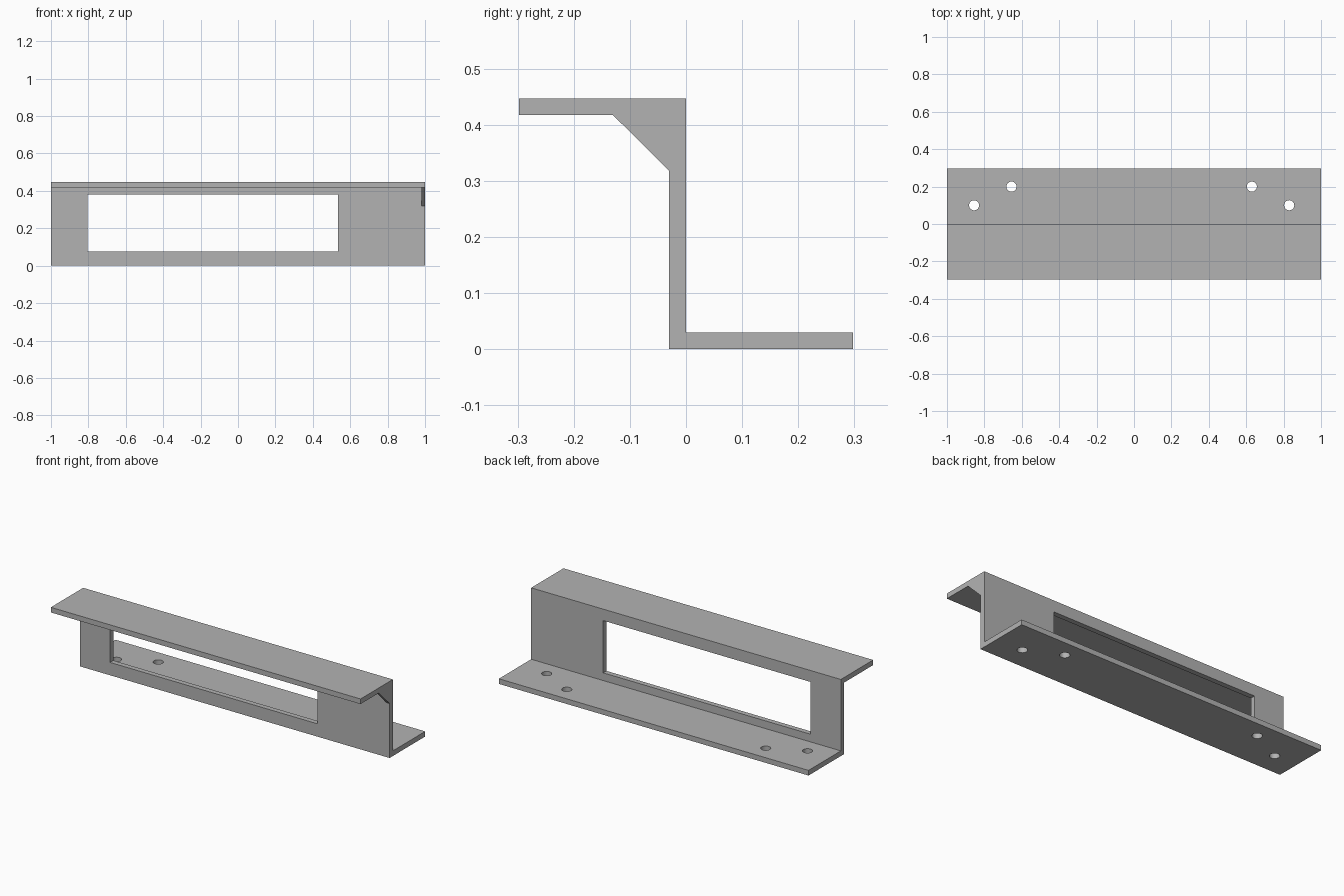
import bpy
import bmesh
from mathutils import Matrix, Vector

cube = bpy.data.objects.get("Cube")
if cube:
    bpy.data.objects.remove(cube, do_unlink=True)

HALF_LENGTH, HALF_DEPTH, HEIGHT, WALL = 1.0, 0.298, 0.447, 0.03

grey = bpy.data.materials.new("plain grey")
grey.use_nodes = True
colour = (0.45, 0.45, 0.45, 1)
grey.diffuse_color = colour
grey.node_tree.nodes["Principled BSDF"].inputs["Base Color"].default_value = colour


def make_object(name, bm):
    bmesh.ops.recalc_face_normals(bm, faces=bm.faces)
    mesh = bpy.data.meshes.new(name)
    bm.to_mesh(mesh)
    bm.free()
    mesh.materials.append(grey)
    obj = bpy.data.objects.new(name, mesh)
    bpy.context.collection.objects.link(obj)
    return obj


def extrude_profile(name, profile, x_start, x_end):
    """Sweep a (y, z) outline along x."""
    bm = bmesh.new()
    face = bm.faces.new([bm.verts.new((x_start, y, z)) for y, z in profile])
    swept = bmesh.ops.extrude_face_region(bm, geom=[face])
    verts = [v for v in swept["geom"] if isinstance(v, bmesh.types.BMVert)]
    bmesh.ops.translate(bm, verts=verts, vec=(x_end - x_start, 0, 0))
    return make_object(name, bm)


def cut(target, cutter):
    cutter.hide_render = True
    mod = target.modifiers.new(cutter.name, "BOOLEAN")
    mod.operation = "DIFFERENCE"
    mod.solver = "EXACT"
    mod.object = cutter
    bpy.context.view_layer.objects.active = target
    bpy.ops.object.modifier_apply(modifier=mod.name)
    bpy.data.objects.remove(cutter, do_unlink=True)


# Z-shaped bracket: top flange forward, bottom flange backward
bracket = extrude_profile("bracket", [
    (-WALL, 0), (HALF_DEPTH, 0), (HALF_DEPTH, WALL), (0, WALL),
    (0, HEIGHT), (-HALF_DEPTH, HEIGHT), (-HALF_DEPTH, HEIGHT - WALL),
    (-WALL, HEIGHT - WALL)], -HALF_LENGTH, HALF_LENGTH)

# Off-centre window through the upright wall
cut(bracket, extrude_profile("window_cutter", [
    (-0.1, 0.075), (0.1, 0.075), (0.1, 0.38), (-0.1, 0.38)], -0.805, 0.535))

# Mounting holes in the bottom flange
for x, y in [(-0.855, 0.1), (-0.655, 0.2), (0.63, 0.2), (0.83, 0.1)]:
    bm = bmesh.new()
    bmesh.ops.create_cone(bm, cap_ends=True, segments=32, radius1=0.027,
                          radius2=0.027, depth=0.2,
                          matrix=Matrix.Translation(Vector((x, y, 0))))
    cut(bracket, make_object("hole_cutter", bm))

# Thin triangular gusset under the top flange at the left end
extrude_profile("gusset", [
    (-WALL, HEIGHT - WALL), (-0.13, HEIGHT - WALL), (-WALL, 0.318)],
    HALF_LENGTH - 0.02, HALF_LENGTH)
